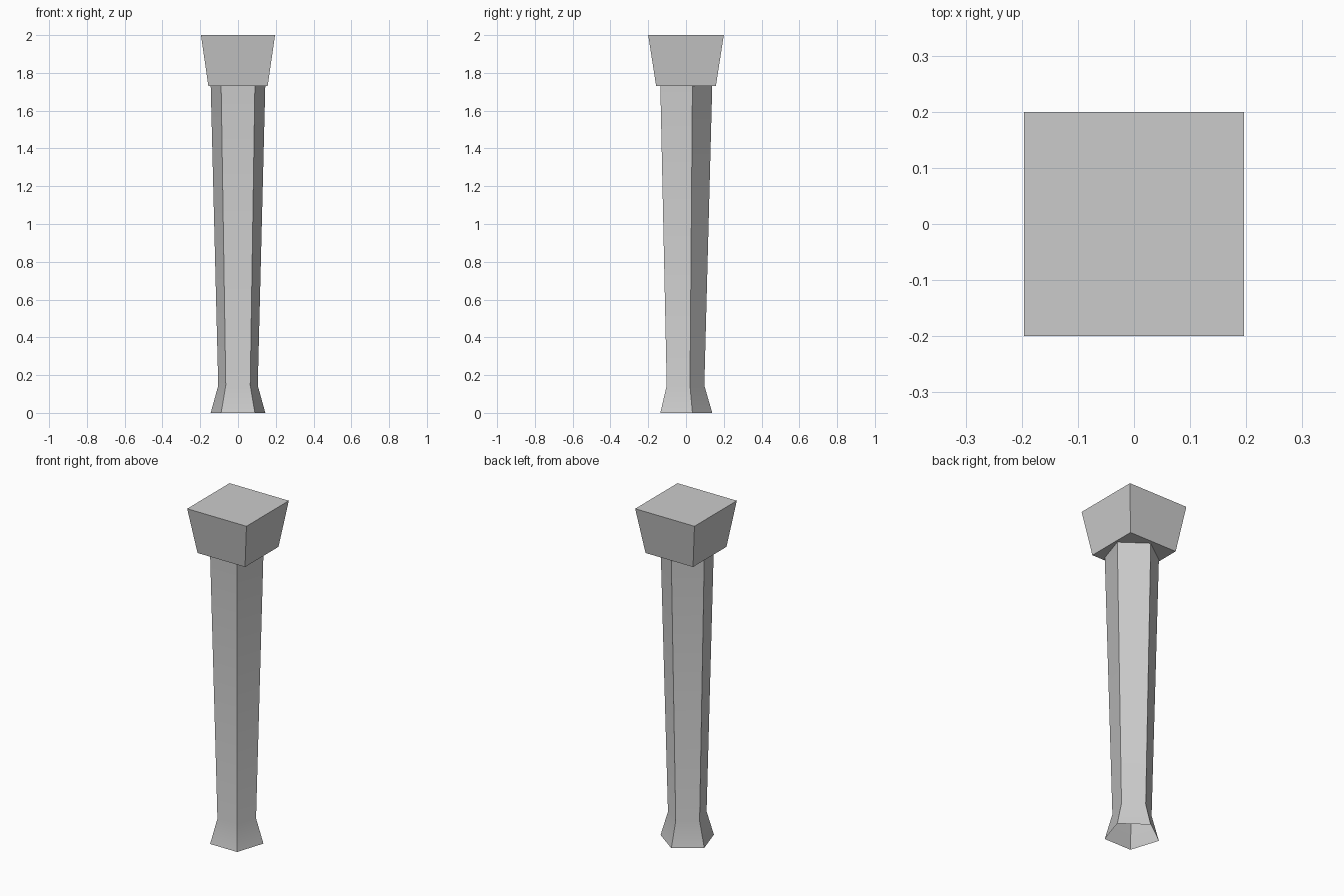
import bpy, bmesh
from math import cos, sin, radians, pi

cube = bpy.data.objects.get("Cube")
if cube:
    bpy.data.objects.remove(cube, do_unlink=True)

stone = bpy.data.materials.new("light_grey_stone")
stone.use_nodes = True
grey = (0.6, 0.6, 0.6, 1)
stone.diffuse_color = grey
stone.node_tree.nodes["Principled BSDF"].inputs["Base Color"].default_value = grey


def loft(name, rings, cap_bottom, cap_top):
    """Skin a stack of equal-sided rings, with optional end caps."""
    bm = bmesh.new()
    loops = [[bm.verts.new(p) for p in ring] for ring in rings]
    n = len(loops[0])
    for low, high in zip(loops, loops[1:]):
        for i in range(n):
            j = (i + 1) % n
            bm.faces.new((low[i], low[j], high[j], high[i]))
    if cap_bottom:
        bm.faces.new(loops[0][::-1])
    if cap_top:
        bm.faces.new(loops[-1])
    mesh = bpy.data.meshes.new(name)
    bm.to_mesh(mesh)
    bm.free()
    mesh.materials.append(stone)
    obj = bpy.data.objects.new(name, mesh)
    bpy.context.collection.objects.link(obj)
    return obj


def pentagon(radius, z):
    # Flat side to the front, corner to the back
    return [(radius * cos(pi / 2 + k * 2 * pi / 5),
             radius * sin(pi / 2 + k * 2 * pi / 5) - 0.013, z) for k in range(5)]


def rectangle(x, y, z):
    return [(-x, -y, z), (x, -y, z), (x, y, z), (-x, y, z)]


# Tapered five-sided shaft with a flared, open foot
shaft = loft("shaft", [pentagon(0.152, 0), pentagon(0.11, 0.145),
                       pentagon(0.152, 1.735)], False, False)

# Square block on top, widening upwards
loft("capital", [rectangle(0.157, 0.158, 1.73), rectangle(0.196, 0.2, 2)], True, True)

# Soft bend at the foot, crisp vertical corners
bpy.ops.object.select_all(action='DESELECT')
shaft.select_set(True)
bpy.context.view_layer.objects.active = shaft
bpy.ops.object.shade_smooth_by_angle(angle=radians(30))
